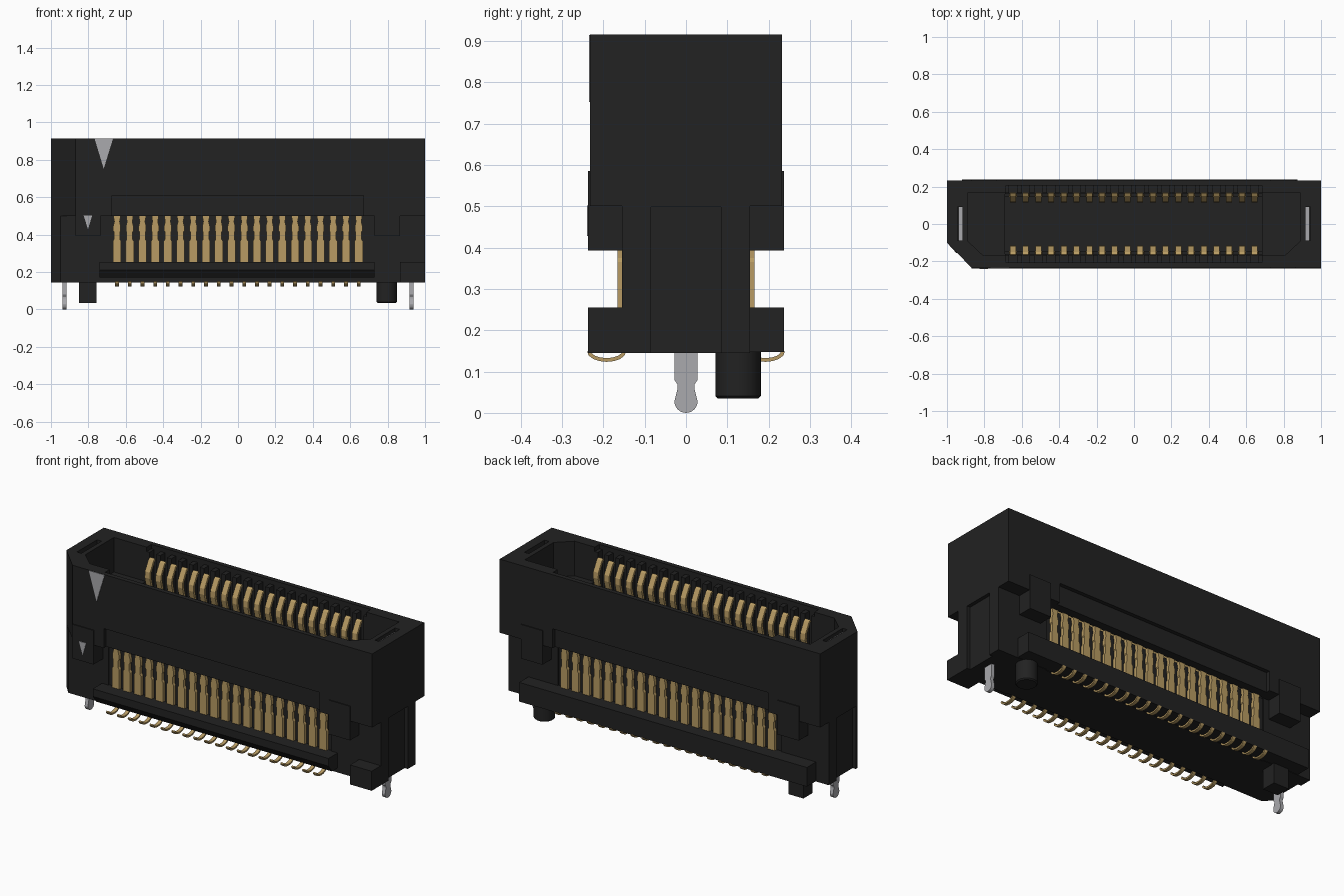
import bpy, bmesh, math
from mathutils import Vector

if "Cube" in bpy.data.objects:
    bpy.data.objects.remove(bpy.data.objects["Cube"])


def material(name, rgb):
    m = bpy.data.materials.new(name)
    m.diffuse_color = (*rgb, 1)
    m.use_nodes = True
    m.node_tree.nodes["Principled BSDF"].inputs["Base Color"].default_value = m.diffuse_color
    return m


BLACK = material("black_plastic", (0.016, 0.016, 0.016))
GOLD = material("gold_contact", (0.48, 0.33, 0.125))
SILVER = material("silver_metal", (0.40, 0.40, 0.42))


def prism(bm, pts, axis, lo, hi):
    """Extrude a 2D outline along one axis (the other two stay in xyz order)."""
    def place(p, d):
        c = list(p)
        c.insert("xyz".index(axis), d)
        return bm.verts.new(c)
    a = [place(p, lo) for p in pts]
    b = [place(p, hi) for p in pts]
    n = len(pts)
    faces = [bm.faces.new(a), bm.faces.new(b)]
    for i in range(n):
        j = (i + 1) % n
        faces.append(bm.faces.new((a[i], a[j], b[j], b[i])))
    bmesh.ops.recalc_face_normals(bm, faces=faces)


def box(bm, x0, x1, y0, y1, z0, z1):
    prism(bm, [(x0, y0), (x1, y0), (x1, y1), (x0, y1)], "z", z0, z1)


def ribbon(path, t):
    """Outline of a strip of thickness t following a path."""
    left, right = [], []
    for i, p in enumerate(path):
        d = Vector(path[min(i + 1, len(path) - 1)]) - Vector(path[max(i - 1, 0)])
        n = Vector((-d.y, d.x)).normalized() * t / 2
        left.append(tuple(Vector(p) + n))
        right.append(tuple(Vector(p) - n))
    return left + right[::-1]


def finish(bm, name, mat):
    me = bpy.data.meshes.new(name)
    bm.to_mesh(me)
    bm.free()
    ob = bpy.data.objects.new(name, me)
    bpy.context.collection.objects.link(ob)
    me.materials.append(mat)
    return ob


def cut(ob, name, build):
    bm = bmesh.new()
    build(bm)
    c = finish(bm, name, BLACK)
    c.hide_render = True
    c.hide_viewport = True
    m = ob.modifiers.new(name, "BOOLEAN")
    m.operation = "DIFFERENCE"
    m.solver = "EXACT"
    m.object = c


PITCH = 0.068
XS = [-0.647 + PITCH * i for i in range(20)]

# Upper housing with one chamfered corner
bm = bmesh.new()
prism(bm, [(-1, -0.10), (-0.87, -0.232), (1, -0.232), (1, 0.232), (-1, 0.232)], "z", 0.5, 0.915)
housing = finish(bm, "upper_housing", BLACK)

# Mating pocket, contact bays, deep central slot, tab slots, outer recesses
cut(housing, "pocket_cutter", lambda b: prism(
    b, [(-0.89, -0.09), (-0.81, -0.165), (0.81, -0.165), (0.89, -0.09), (0.89, 0.165), (-0.89, 0.165)],
    "z", 0.72, 1.0))
cut(housing, "bay_cutter", lambda b: box(b, -0.685, 0.685, -0.206, 0.206, 0.63, 1.0))
cut(housing, "slot_cutter", lambda b: box(b, -0.69, 0.685, -0.16, 0.16, 0.45, 0.95))
for s in (-1, 1):
    cut(housing, "tab_slot_cutter", lambda b: box(b, s * 0.93 - 0.014, s * 0.93 + 0.014, -0.088, 0.092, 0.80, 1.0))
    cut(housing, "recess_cutter", lambda b: box(b, -0.675, 0.67, s * 0.23 - 0.02, s * 0.23 + 0.02, 0.45, 0.61))

# Comb ribs between the contacts
bm = bmesh.new()
for s in (-1, 1):
    y0, y1 = sorted((s * 0.165, s * 0.21))
    for i in range(21):
        x = XS[0] + PITCH * (i - 0.5)
        box(bm, x - 0.013, x + 0.013, y0, y1, 0.62, 0.89)
finish(bm, "comb_ribs", BLACK)

# Lower core, with shallow keyways in both end faces
bm = bmesh.new()
prism(bm, [(-1, -0.10), (-0.95, -0.155), (-0.70, -0.155), (-0.70, -0.148), (0.69, -0.148), (0.69, -0.155),
           (1, -0.155), (1, 0.155), (0.69, 0.155), (0.69, 0.148), (-0.70, 0.148), (-0.70, 0.155), (-1, 0.155)],
      "z", 0.145, 0.5)
core = finish(bm, "lower_core", BLACK)
for s in (-1, 1):
    cut(core, "keyway_cutter", lambda b: box(b, s - 0.02, s + 0.02, -0.085, 0.085, 0.1, 0.498))

# Front lower rail with a sloped underside, and its end foot
bm = bmesh.new()
prism(bm, [(-0.14, 0.255), (-0.237, 0.255), (-0.237, 0.212), (-0.205, 0.17), (-0.14, 0.17)], "x", -0.74, 0.73)
finish(bm, "front_rail", BLACK)
bm = bmesh.new()
box(bm, 0.865, 1, -0.237, -0.14, 0.145, 0.255)
finish(bm, "front_foot", BLACK)

# Back lower rail
bm = bmesh.new()
box(bm, -0.92, 0.875, 0.14, 0.237, 0.147, 0.255)
finish(bm, "back_rail", BLACK)

# Side lugs below the housing
bm = bmesh.new()
for x0, x1 in ((-0.87, -0.735), (0.73, 0.865)):
    for s in (-1, 1):
        y0, y1 = sorted((s * 0.14, s * 0.237))
        box(bm, x0, x1, y0, y1, 0.393, 0.585)
finish(bm, "side_lugs", BLACK)

# Locating pegs: one round with a bevelled tip, one square
bpy.ops.mesh.primitive_cylinder_add(vertices=32, radius=0.055, depth=0.12, location=(0.795, 0.126, 0.095))
peg = bpy.context.object
peg.name = "round_peg"
peg.data.materials.append(BLACK)
bev = peg.modifiers.new("tip", "BEVEL")
bev.width = 0.006
bev.limit_method = "ANGLE"
bpy.ops.object.shade_smooth_by_angle()
bm = bmesh.new()
box(bm, -0.85, -0.757, 0.085, 0.168, 0.035, 0.15)
finish(bm, "square_peg", BLACK)

# Contacts: barbed blade outside, spring inside, curved solder foot below
half = [(0.022, 0.25), (0.022, 0.365), (0.016, 0.375), (0.016, 0.415), (0.020, 0.42),
        (0.020, 0.445), (0.014, 0.47), (0.018, 0.49), (0.018, 0.505)]
spring = [(0.165, 0.55), (0.15, 0.66), (0.122, 0.77), (0.124, 0.80), (0.155, 0.855), (0.165, 0.86)]
foot = [(0.192 + 0.043 * math.cos(a), 0.150 + 0.022 * math.sin(a))
        for a in [math.pi * (1 + i / 8) for i in range(9)]]
for s, side in ((-1, "front"), (1, "back")):
    bm = bmesh.new()
    for x in XS:
        outline = [(x + w, z) for w, z in half] + [(x - w, z) for w, z in reversed(half)]
        prism(bm, outline, "y", *sorted((s * 0.144, s * 0.166)))
        prism(bm, [(s * y, z) for y, z in ribbon(spring, 0.014)], "x", x - 0.016, x + 0.016)
        prism(bm, [(s * y, z) for y, z in ribbon(foot, 0.009)], "x", x - 0.010, x + 0.010)
    finish(bm, side + "_contacts", GOLD)

# Board-lock tabs with a waisted, rounded tip
leg = [(0.028, 0.16), (0.028, 0.08), (0.020, 0.068), (0.020, 0.06)]
leg += [(0.028 * math.cos(a), 0.028 - 0.028 * math.sin(a)) for a in [math.pi / 2 * i / 6 for i in range(7)]][:-1]
tab = [(0.09, 0.895), (0.09, 0.80), (0.028, 0.80)] + leg
for s, side in ((-1, "left"), (1, "right")):
    bm = bmesh.new()
    prism(bm, tab + [(0, 0)] + [(-y, z) for y, z in reversed(tab)], "x", s * 0.927 - 0.01, s * 0.927 + 0.01)
    finish(bm, side + "_board_lock", SILVER)

# Orientation marks on the front
bm = bmesh.new()
prism(bm, [(-0.767, 0.914), (-0.668, 0.914), (-0.718, 0.752)], "y", -0.235, -0.229)
prism(bm, [(-0.825, 0.502), (-0.78, 0.502), (-0.802, 0.428)], "y", -0.2395, -0.235)
finish(bm, "orientation_marks", SILVER)
